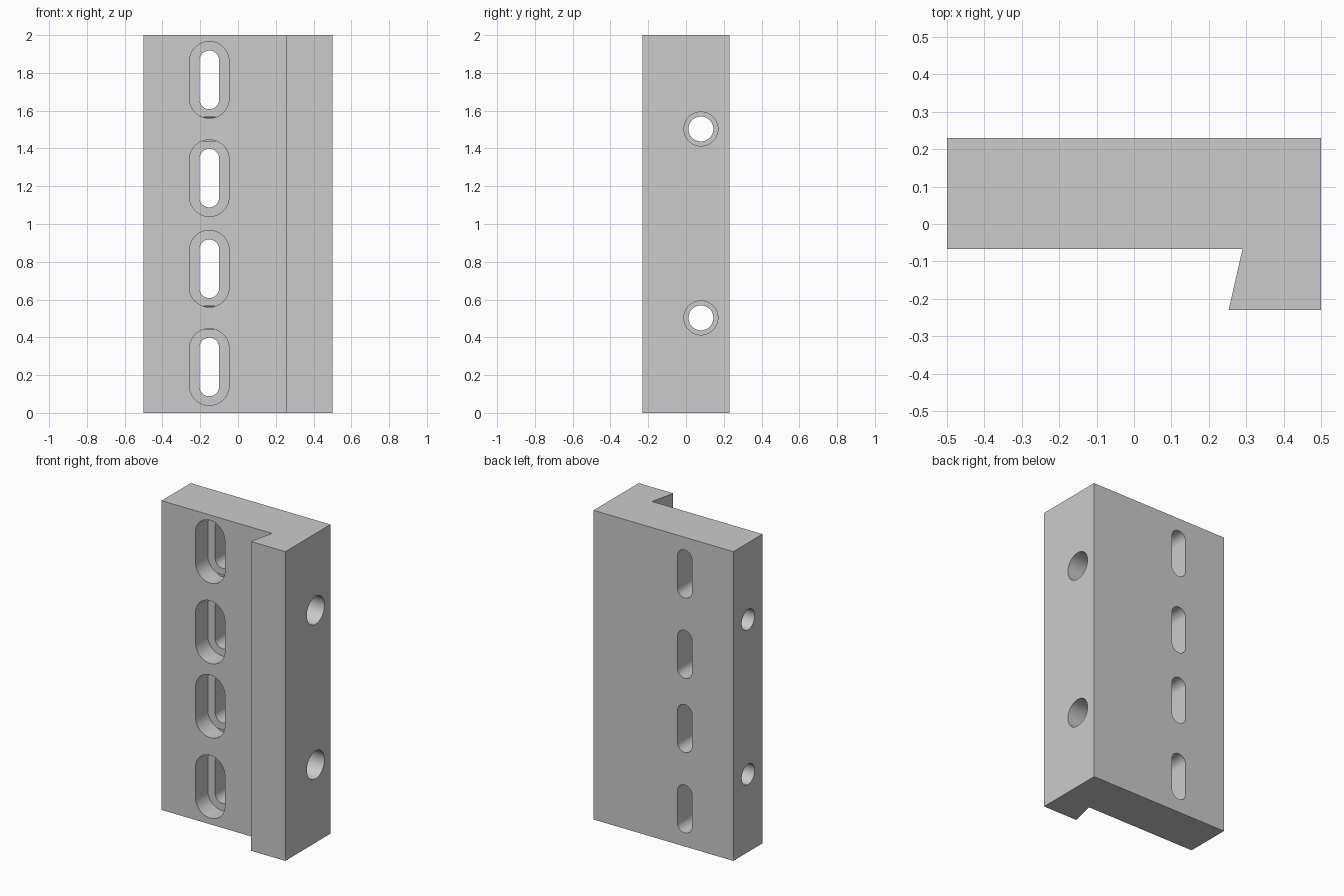
import bpy, bmesh
from math import sin, cos, pi, radians
from mathutils import Vector

cube = bpy.data.objects.get("Cube")
if cube:
    bpy.data.objects.remove(cube, do_unlink=True)

grey = bpy.data.materials.new("plain grey")
grey.use_nodes = True
colour = (0.6, 0.6, 0.6, 1)
grey.diffuse_color = colour
grey.node_tree.nodes["Principled BSDF"].inputs["Base Color"].default_value = colour


def prism(name, outline, sweep):
    """Extrude a closed outline along the sweep vector."""
    bm = bmesh.new()
    face = bm.faces.new([bm.verts.new(p) for p in outline])
    ext = bmesh.ops.extrude_face_region(bm, geom=[face], use_keep_orig=True)
    verts = [g for g in ext["geom"] if isinstance(g, bmesh.types.BMVert)]
    bmesh.ops.translate(bm, verts=verts, vec=Vector(sweep))
    bmesh.ops.recalc_face_normals(bm, faces=bm.faces)
    mesh = bpy.data.meshes.new(name)
    bm.to_mesh(mesh)
    bm.free()
    mesh.materials.append(grey)
    ob = bpy.data.objects.new(name, mesh)
    bpy.context.collection.objects.link(ob)
    return ob


def stadium(radius, straight, steps=24):
    """Upright rounded slot outline; a circle when straight is zero."""
    pts = []
    for side in (1, -1):
        for i in range(steps + (straight > 0)):
            a = pi * i / steps
            pts.append((side * radius * cos(a), side * (radius * sin(a) + straight)))
    return pts


def cut(target, cutter):
    """Subtract the cutter from the target and remove it."""
    cutter.hide_render = True
    mod = target.modifiers.new("cut", "BOOLEAN")
    mod.operation, mod.solver, mod.object = "DIFFERENCE", "EXACT", cutter
    bpy.context.view_layer.objects.active = target
    bpy.ops.object.modifier_apply(modifier=mod.name)
    bpy.data.objects.remove(cutter, do_unlink=True)


# Plate with an undercut lip along its front edge
profile = [(-0.5, 0.23), (-0.5, -0.067), (0.29, -0.067),
           (0.253, -0.23), (0.5, -0.23), (0.5, 0.23)]
plate = prism("clamp_plate", [(x, y, 0) for x, y in profile], (0, 0, 2))

# Stepped slots: wide pocket in front, narrow slot through to the back
for z in (0.243, 0.763, 1.243, 1.763):
    for radius, straight, depth in ((0.105, 0.098, 0.225), (0.052, 0.103, 0.7)):
        outline = [(-0.152 + u, -0.167, z + v) for u, v in stadium(radius, straight)]
        cut(plate, prism("slot_cutter", outline, (0, depth, 0)))

# Counterbored cross holes: wide from the lip side, narrow all the way
for z in (0.503, 1.503):
    for radius, depth in ((0.09, 0.4), (0.066, 1.2)):
        outline = [(0.6, 0.079 + u, z + v) for u, v in stadium(radius, 0)]
        cut(plate, prism("hole_cutter", outline, (-depth, 0, 0)))

# Smooth the round walls, keep the edges crisp
bpy.ops.object.select_all(action="DESELECT")
plate.select_set(True)
bpy.context.view_layer.objects.active = plate
bpy.ops.object.shade_smooth_by_angle(angle=radians(30))
